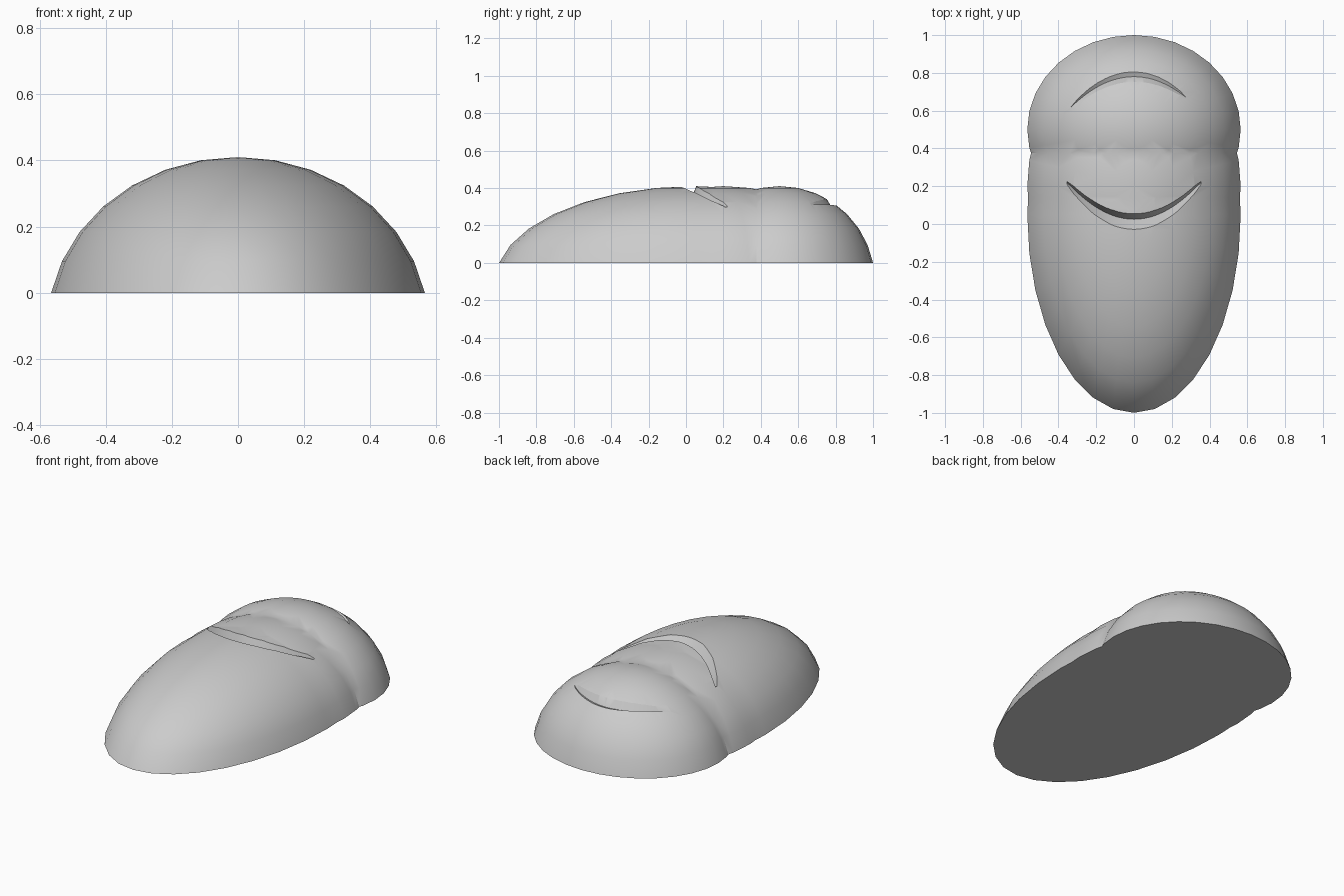
import bpy, bmesh, math
from mathutils import Matrix, Vector

cube = bpy.data.objects.get("Cube")
if cube:
    bpy.data.objects.remove(cube)

grey = bpy.data.materials.new("plain grey")
grey.use_nodes = True
grey.diffuse_color = (0.6, 0.6, 0.6, 1)
grey.node_tree.nodes["Principled BSDF"].inputs["Base Color"].default_value = (0.6, 0.6, 0.6, 1)

WIDTH, HEIGHT = 0.576, 0.51
BASE = -HEIGHT * math.sin(math.pi / 16)   # bulge centres sit one ring below the floor
FRONT, MIDDLE, BACK = (0.05, 1.07), (0.2, 0.72), (0.5, 0.51)   # centre y, half length


def new_object(name, bm):
    bmesh.ops.recalc_face_normals(bm, faces=bm.faces)
    mesh = bpy.data.meshes.new(name)
    bm.to_mesh(mesh)
    bm.free()
    mesh.materials.append(grey)
    obj = bpy.data.objects.new(name, mesh)
    bpy.context.collection.objects.link(obj)
    return obj


def slice_off(bm, point, normal):
    geom = bm.verts[:] + bm.edges[:] + bm.faces[:]
    bmesh.ops.bisect_plane(bm, geom=geom, dist=1e-4, plane_co=point,
                           plane_no=normal, clear_outer=True)
    bmesh.ops.holes_fill(bm, edges=[e for e in bm.edges if e.is_boundary], sides=0)


def bulge(name, shape, cut_y=None):
    centre, length = shape
    bm = bmesh.new()
    place = Matrix.Translation((0, centre, BASE)) @ Matrix.Diagonal((WIDTH, length, HEIGHT, 1))
    bmesh.ops.create_uvsphere(bm, u_segments=32, v_segments=16, radius=1, matrix=place)
    if cut_y is not None:
        slice_off(bm, (0, cut_y, 0), (0, 1, 0))
    return new_object(name, bm)


def surface(x, y, shape):
    centre, length = shape
    r = 1 - (x / WIDTH) ** 2 - ((y - centre) / length) ** 2
    return BASE + HEIGHT * math.sqrt(max(r, 0))


def crease(name, x0, x1, y0, bend, low, high, floor, depth, shape, steps=24):
    """Tapered V-shaped cutter following a curved line over the surface."""
    bm = bmesh.new()
    rings = []
    for i in range(steps + 1):
        t = i / steps
        x = x0 + (x1 - x0) * t
        y = y0 + bend * x * x
        taper = max(math.sqrt(4 * t * (1 - t)), 0.12)
        bottom = Vector((x, y + floor * taper, surface(x, y, shape) - depth * taper))
        ring = [bm.verts.new(bottom)]
        for side in (low, high):
            ys = y + side * taper
            lip = Vector((x, ys, surface(x, ys, shape)))
            ring.append(bm.verts.new(bottom + (lip - bottom) * 1.5))
        rings.append(ring)
    for a, b in zip(rings, rings[1:]):
        for k in range(3):
            n = (k + 1) % 3
            bm.faces.new((a[k], a[n], b[n], b[k]))
    bm.faces.new(rings[0])
    bm.faces.new(rings[-1])
    obj = new_object(name, bm)
    obj.hide_render = True
    return obj


def combine(target, tool, operation):
    mod = target.modifiers.new(operation.lower(), "BOOLEAN")
    mod.operation, mod.solver, mod.object = operation, "EXACT", tool
    bpy.context.view_layer.objects.active = target
    bpy.ops.object.modifier_apply(modifier=mod.name)
    bpy.data.objects.remove(tool)


# Three overlapping bulges make the body
body = bulge("body", FRONT, cut_y=0.22)
combine(body, bulge("middle_bulge", MIDDLE), "UNION")
combine(body, bulge("back_bulge", BACK), "UNION")

# Flat underside
bm = bmesh.new()
bm.from_mesh(body.data)
slice_off(bm, (0, 0, 0), (0, 0, -1))
bmesh.ops.recalc_face_normals(bm, faces=bm.faces)
bm.to_mesh(body.data)
bm.free()

# Curved creases cut in the top
combine(body, crease("front_crease", -0.355, 0.355, 0.01, 1.65,
                     -0.04, 0.045, 0.015, 0.075, FRONT), "DIFFERENCE")
combine(body, crease("back_crease", -0.335, 0.275, 0.78, -1.45,
                     -0.03, 0.028, 0.0, 0.03, BACK), "DIFFERENCE")

# Smooth shading with crisp crease edges
bpy.ops.object.select_all(action="DESELECT")
body.select_set(True)
bpy.context.view_layer.objects.active = body
bpy.ops.object.shade_smooth_by_angle(angle=math.radians(30))
